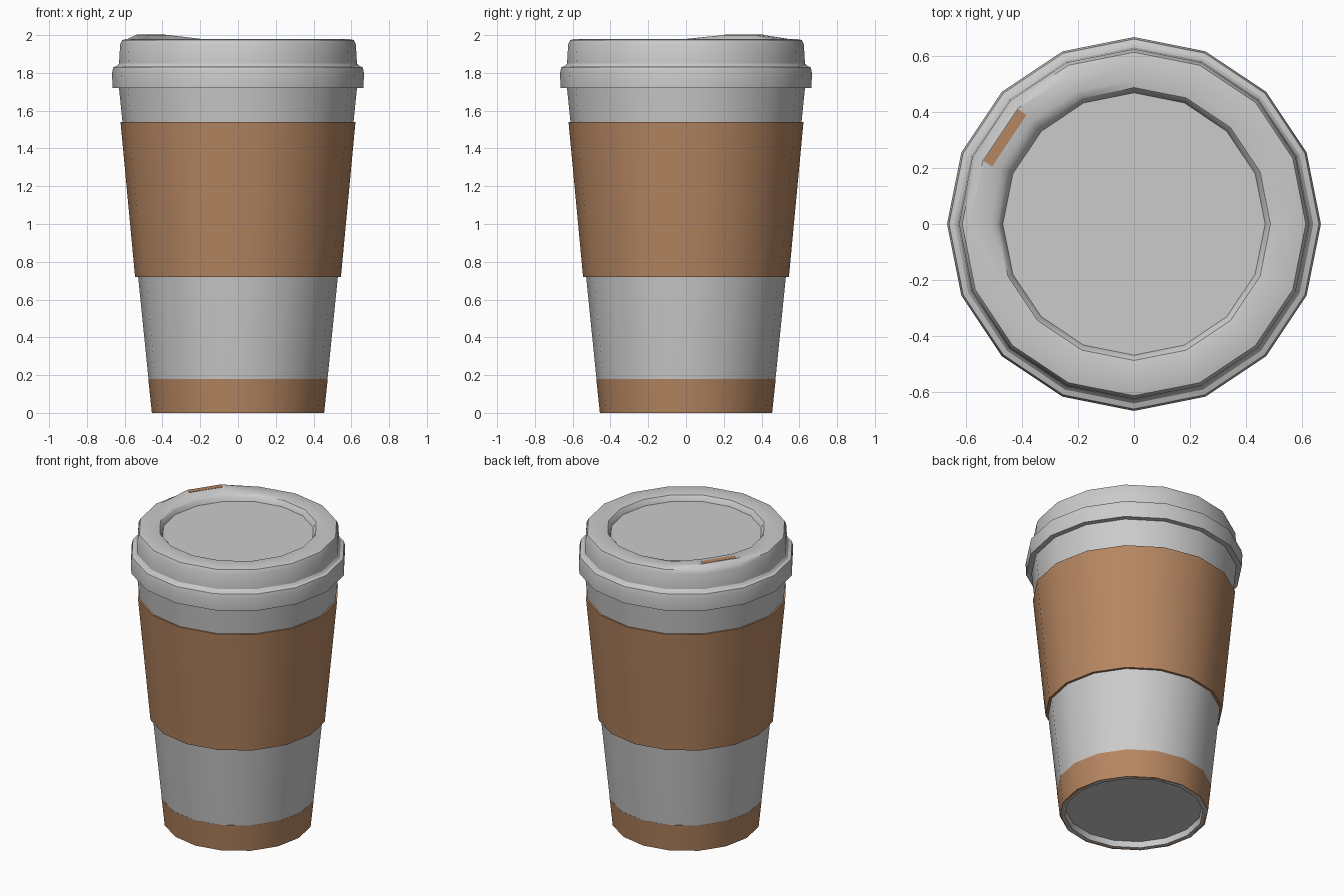
import bpy, bmesh, math
from math import cos, sin, radians

if "Cube" in bpy.data.objects:
    bpy.data.objects.remove(bpy.data.objects["Cube"])

SIDES = 16


def finish(bm, name, mat=None):
    bmesh.ops.recalc_face_normals(bm, faces=bm.faces)
    mesh = bpy.data.meshes.new(name)
    bm.to_mesh(mesh)
    bm.free()
    obj = bpy.data.objects.new(name, mesh)
    bpy.context.collection.objects.link(obj)
    if mat:
        mesh.materials.append(mat)
    bpy.ops.object.select_all(action='DESELECT')
    obj.select_set(True)
    bpy.context.view_layer.objects.active = obj
    bpy.ops.object.shade_smooth_by_angle(angle=radians(30))
    return obj


def lathe(name, profile, mat=None, loop=False, lift=None):
    """Turn (radius, z) points round z; ends are capped unless the profile loops.
    lift(index, side) returns extra height for a vertex."""
    bm = bmesh.new()
    rings = []
    for i, (r, z) in enumerate(profile):
        ring = []
        for s in range(SIDES):
            a = math.tau * s / SIDES
            dz = lift(i, s) if lift else 0
            ring.append(bm.verts.new((r * cos(a), r * sin(a), z + dz)))
        rings.append(ring)
    pairs = list(zip(rings, rings[1:]))
    if loop:
        pairs.append((rings[-1], rings[0]))
    else:
        bm.faces.new(rings[0])
        bm.faces.new(rings[-1])
    for a, b in pairs:
        for s in range(SIDES):
            t = (s + 1) % SIDES
            bm.faces.new((a[s], a[t], b[t], b[s]))
    return finish(bm, name, mat)


brown = bpy.data.materials.new("brown_card")
brown.diffuse_color = (0.47, 0.24, 0.12, 1)
brown.use_nodes = True
brown.node_tree.nodes["Principled BSDF"].inputs["Base Color"].default_value = brown.diffuse_color

# Cup body, with the recessed floor underneath
lathe("cup_body", [(0.42, 0.04), (0.425, 0.0), (0.452, 0.0), (0.474, 0.18), (0.634, 1.76)])

# Coloured band round the foot
lathe("base_band", [(0.456, 0.0), (0.475, 0.18), (0.46, 0.18), (0.44, 0.0)], brown, loop=True)

# Cardboard sleeve
lathe("sleeve", [(0.545, 0.72), (0.622, 1.54), (0.606, 1.54), (0.52, 0.72)], brown, loop=True)

# Lid: skirt, stepped wall, rim and sunken top; rim swells at the drinking side
lid_profile = [(0.63, 1.72), (0.664, 1.72), (0.667, 1.80), (0.660, 1.83), (0.640, 1.837),
               (0.630, 1.85), (0.624, 1.95), (0.613, 1.974), (0.585, 1.98), (0.515, 1.98),
               (0.487, 1.975), (0.478, 1.965), (0.468, 1.94)]
lathe("lid", lid_profile,
      lift=lambda i, s: 0.02 if i in (8, 9) and s in (6, 7) else 0)

# Drinking slot, set flush in the raised part of the rim
bm = bmesh.new()
bmesh.ops.create_cube(bm, size=1)
bmesh.ops.scale(bm, vec=(0.037, 0.222, 0.03), verts=bm.verts)
ang = radians(146.25)
for v in bm.verts:
    x, y = v.co.x + 0.5535, v.co.y
    v.co = (x * cos(ang) - y * sin(ang), x * sin(ang) + y * cos(ang), v.co.z + 1.987)
finish(bm, "drinking_slot", brown)
